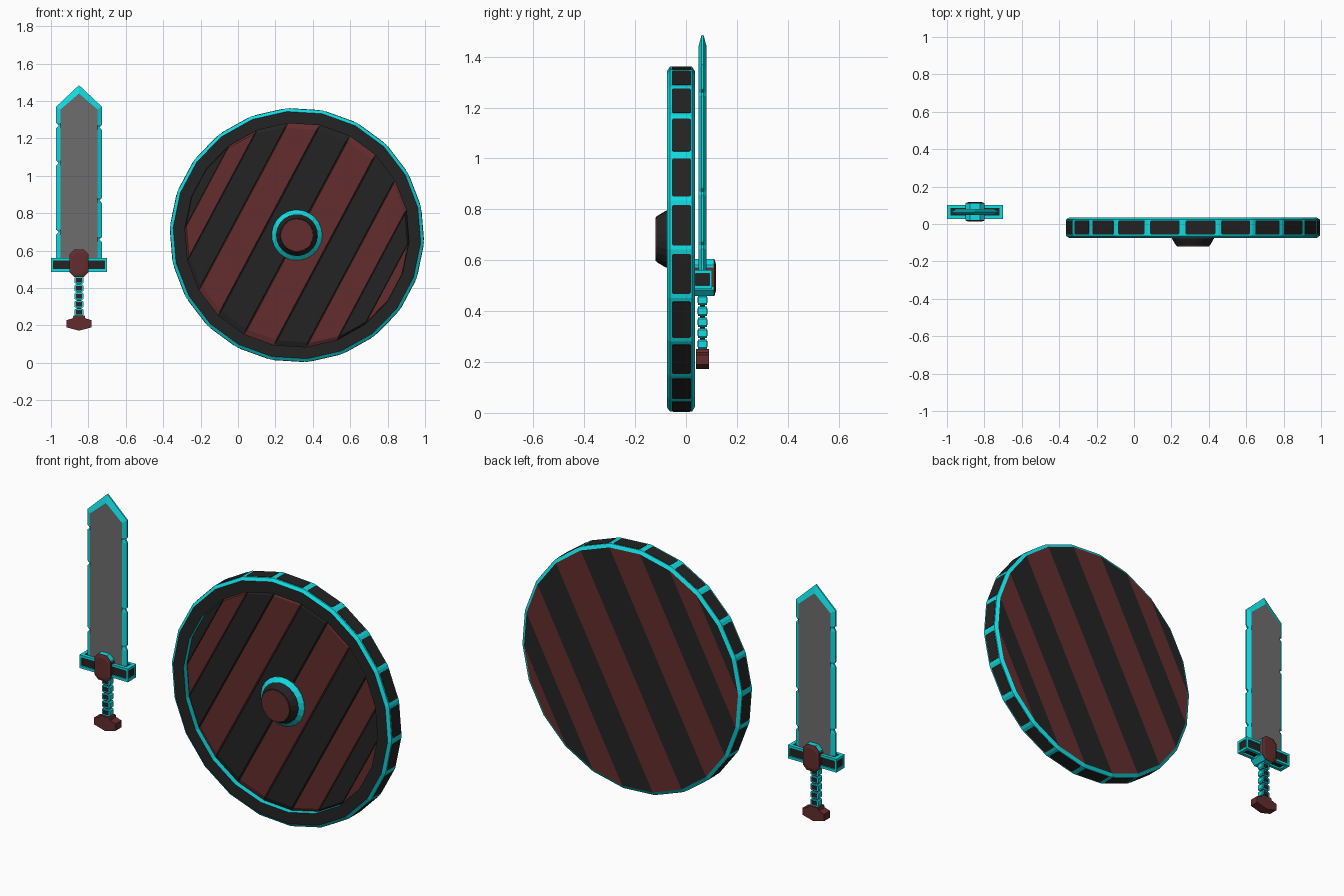
import bpy, bmesh, math
from mathutils import Vector

if "Cube" in bpy.data.objects:
    bpy.data.objects.remove(bpy.data.objects["Cube"])

def mat(name, rgb):
    m = bpy.data.materials.new(name)
    m.diffuse_color = (*rgb, 1)
    m.use_nodes = True
    m.node_tree.nodes["Principled BSDF"].inputs["Base Color"].default_value = m.diffuse_color
    return m

MATS = [mat("teal", (0.006, 0.71, 0.75)), mat("charcoal", (0.017, 0.017, 0.017)),
        mat("dark_red", (0.127, 0.027, 0.027)), mat("steel_grey", (0.155, 0.155, 0.155))]
TEAL, DARK, RED, GREY = range(4)

def loft(name, rings, bands, cap=None):
    """Join equal-length rings of points; one colour per band, cap is the end colour."""
    bm = bmesh.new()
    vs = [[bm.verts.new(p) for p in r] for r in rings]
    n = len(rings[0])
    for a, b, m in zip(vs, vs[1:], bands):
        for i in range(n):
            f = bm.faces.new((a[i], a[(i + 1) % n], b[(i + 1) % n], b[i]))
            f.material_index = m
    if cap is not None:
        for r in (vs[0], vs[-1]):
            bm.faces.new(r).material_index = cap
    bmesh.ops.recalc_face_normals(bm, faces=bm.faces)
    me = bpy.data.meshes.new(name)
    bm.to_mesh(me)
    bm.free()
    for m in MATS:
        me.materials.append(m)
    ob = bpy.data.objects.new(name, me)
    bpy.context.collection.objects.link(ob)
    return ob

# ---------- shield: 22-sided, tilted so plank ends meet opposite corners ----------
CX, CZ, N = 0.315, 0.683, 22
STEP = 2 * math.pi / N
TILT = math.radians(28.05)

def P(r, k, y):
    a = k * STEP + TILT
    return Vector((CX + r * math.sin(a), y, CZ + r * math.cos(a)))

def ring(r, y):
    return [P(r, k, y) for k in range(N)]

# rim
rim = loft("shield_rim", [ring(.662, .035), ring(.68, .024), ring(.68, -.063),
                          ring(.663, -.075), ring(.6, -.075), ring(.6, -.045)],
           [TEAL, TEAL, TEAL, DARK, TEAL])
# rim can show its inner wall: make it face the shield centre
bm = bmesh.new()
bm.from_mesh(rim.data)
c = Vector((CX, 0, CZ))
for f in bm.faces:
    m = f.calc_center_median()
    d = m - c
    inner = d.length < .61
    out = Vector((d.x, 0, d.z)).normalized() * (-1 if inner else 1)
    if f.normal.dot(out + Vector((0, -0.5 if m.y < -.07 else 0, 0))) < 0:
        f.normal_flip()
bm.to_mesh(rim.data)
bm.free()

# planks between opposite corners, alternating colours
for k in range(-5, 5):
    ks = (k, k + 1, 10 - k, 11 - k)
    back = [P(.662, j, .035) for j in ks]
    base = [P(.6, j, -.045) for j in ks]
    mid = sum(base, Vector()) / 4
    top = [p.lerp(mid, .05) + Vector((0, -.009, 0)) for p in base]
    col = RED if k % 2 == 0 else DARK
    loft("plank", [back, base, top], [col, col], col)

# dark plates around the rim
for k in range(N):
    a = (k + .5) * STEP + TILT
    o, t = Vector((math.sin(a), 0, math.cos(a))), Vector((math.cos(a), 0, -math.sin(a)))
    shape = [(-.08, -.05), (-.075, -.055), (.075, -.055), (.08, -.05),
             (.08, .014), (.075, .019), (-.075, .019), (-.08, .014)]
    rings = [[Vector((CX, y, CZ)) + o * r + t * s for s, y in shape] for r in (.67, .675)]
    loft("rim_plate", rings, [DARK], DARK)

# centre boss
loft("boss_base", [ring(.135, -.045), ring(.135, -.056), ring(.112, -.076)], [TEAL, TEAL], TEAL)
loft("boss_body", [ring(.112, -.075), ring(.112, -.079), ring(.09, -.116)], [DARK, DARK], DARK)
loft("boss_cap", [ring(.088, -.11), ring(.086, -.119)], [RED], RED)

# ---------- sword ----------
SX, SY = -0.85, 0.065

def sec(pts, y):
    return [Vector((SX + x, SY + y, z)) for x, z in pts]

def box(name, x, y, z, col):
    pts = [(x[0], z[0]), (x[1], z[0]), (x[1], z[1]), (x[0], z[1])]
    return loft(name, [sec(pts, y[0]), sec(pts, y[1])], [col], col)

# blade with nicked edges
W, Q = .122, .099
def edge(s, nicks):
    out, inn = [(s * W, .54)], [(s * Q, .54)]
    for z in nicks:
        for dx, dz in ((0, -.015), (.013, 0), (0, .012)):
            out.append((s * (W - dx), z + dz))
            inn.append((s * Q, z + dz))
    return out + [(s * W, 1.37)], inn + [(s * Q, 1.355)]
ro, ri = edge(1, (.66, .87, 1.26))
lo, li = edge(-1, (.7, 1.07, 1.27))
outer = ro + [(0, 1.485)] + lo[::-1]
inner = ri + [(0, 1.44)] + li[::-1]
loft("blade", [sec(inner, -.016), sec(outer, -.004), sec(outer, .004), sec(inner, .016)],
     [TEAL] * 3, GREY)

# cross guard: teal frame with dark panels on front, back and ends
box("guard_core", (-.143, .143), (-.029, .029), (.497, .553), DARK)
for s in (-1, 1):
    for z in (.487, .547):
        y = sorted((s * .02, s * .037))
        box("guard_rail", (-.15, .15), y, (z, z + .014), TEAL)
        x = sorted((s * .13, s * .15))
        box("guard_end_rail", x, (-.037, .037), (z, z + .014), TEAL)
    for y in (-.037, .027):
        box("guard_post", sorted((s * .138, s * .15)), (y, y + .01), (.487, .561), TEAL)
box("guard_top", (-.145, .145), (-.03, .03), (.55, .558), DARK)

# centre block on the guard
def octagon(w, z0, z1, c):
    return [(-w, z0 + c), (-w + c, z0), (w - c, z0), (w, z0 + c),
            (w, z1 - c), (w - c, z1), (-w + c, z1), (-w, z1 - c)]
big, small = octagon(.05, .46, .605, .024), octagon(.034, .478, .587, .016)
loft("guard_block", [sec(big, -.044), sec(big, .044)], [TEAL], TEAL)
for s in (-1, 1):
    loft("guard_gem", [sec(big, s * .0435), sec(big, s * .047), sec(small, s * .052)], [RED, RED], RED)
    box("block_side_panel", sorted((s * .049, s * .052)), (-.043, .043), (.494, .571), RED)

# grip: stacked segments, teal sides with dark front and back
box("grip_core", (-.014, .014), (-.01, .01), (.24, .47), DARK)
for i in range(5):
    z = .252 + i * .043
    p = octagon(.025, z, z + .037, .006)
    loft("grip_segment", [sec(p, -.017), sec(p, .017)], [TEAL], TEAL)
    box("grip_inlay", (-.017, .017), (-.019, .019), (z + .007, z + .03), DARK)

# pommel
pom = [(-.067, .19), (0, .172), (.067, .19), (.067, .228), (.034, .238), (.03, .252),
       (-.03, .252), (-.034, .238), (-.067, .228)]
loft("pommel", [sec(pom, -.026), sec(pom, .026)], [RED], RED)
